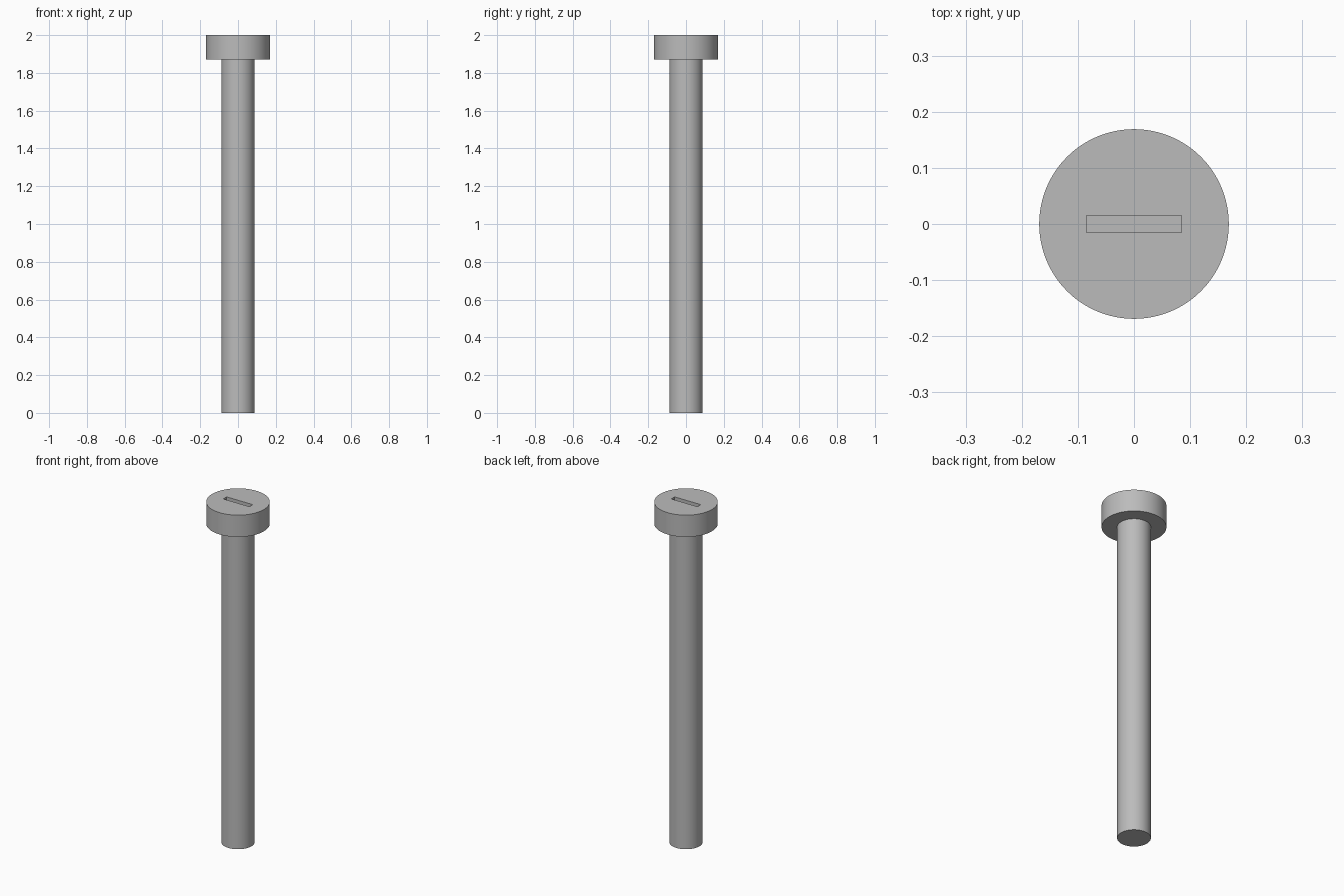
import bpy
import math

if "Cube" in bpy.data.objects:
    bpy.data.objects.remove(bpy.data.objects["Cube"], do_unlink=True)

HEAD_RADIUS, SHAFT_RADIUS = 0.169, 0.088
HEAD_BASE, TOP = 1.872, 2.0
SLOT_LENGTH, SLOT_WIDTH, SLOT_DEPTH = 0.17, 0.031, 0.04

steel = bpy.data.materials.new("steel grey")
steel.use_nodes = True
colour = (0.5, 0.5, 0.5, 1)
steel.diffuse_color = colour
steel.node_tree.nodes["Principled BSDF"].inputs["Base Color"].default_value = colour


def cylinder(name, radius, bottom, top):
    bpy.ops.mesh.primitive_cylinder_add(
        vertices=96, radius=radius, depth=top - bottom,
        location=(0, 0, (bottom + top) / 2))
    obj = bpy.context.object
    obj.name = name
    obj.data.materials.append(steel)
    return obj


def smooth(obj):
    bpy.ops.object.select_all(action="DESELECT")
    obj.select_set(True)
    bpy.context.view_layer.objects.active = obj
    bpy.ops.object.shade_smooth_by_angle(angle=math.radians(30))


# Shaft and wide flat head
shaft = cylinder("shaft", SHAFT_RADIUS, 0, HEAD_BASE)
head = cylinder("head", HEAD_RADIUS, HEAD_BASE, TOP)

# Driver slot cut into the head
bpy.ops.mesh.primitive_cube_add(size=1, location=(0, 0, TOP))
cutter = bpy.context.object
cutter.name = "slot_cutter"
cutter.scale = (SLOT_LENGTH, SLOT_WIDTH, SLOT_DEPTH * 2)
cutter.hide_render = True
cutter.data.materials.append(steel)

slot = head.modifiers.new("slot", "BOOLEAN")
slot.operation = "DIFFERENCE"
slot.solver = "EXACT"
slot.object = cutter
bpy.context.view_layer.objects.active = head
bpy.ops.object.modifier_apply(modifier=slot.name)
bpy.data.objects.remove(cutter, do_unlink=True)

for part in (shaft, head):
    smooth(part)
